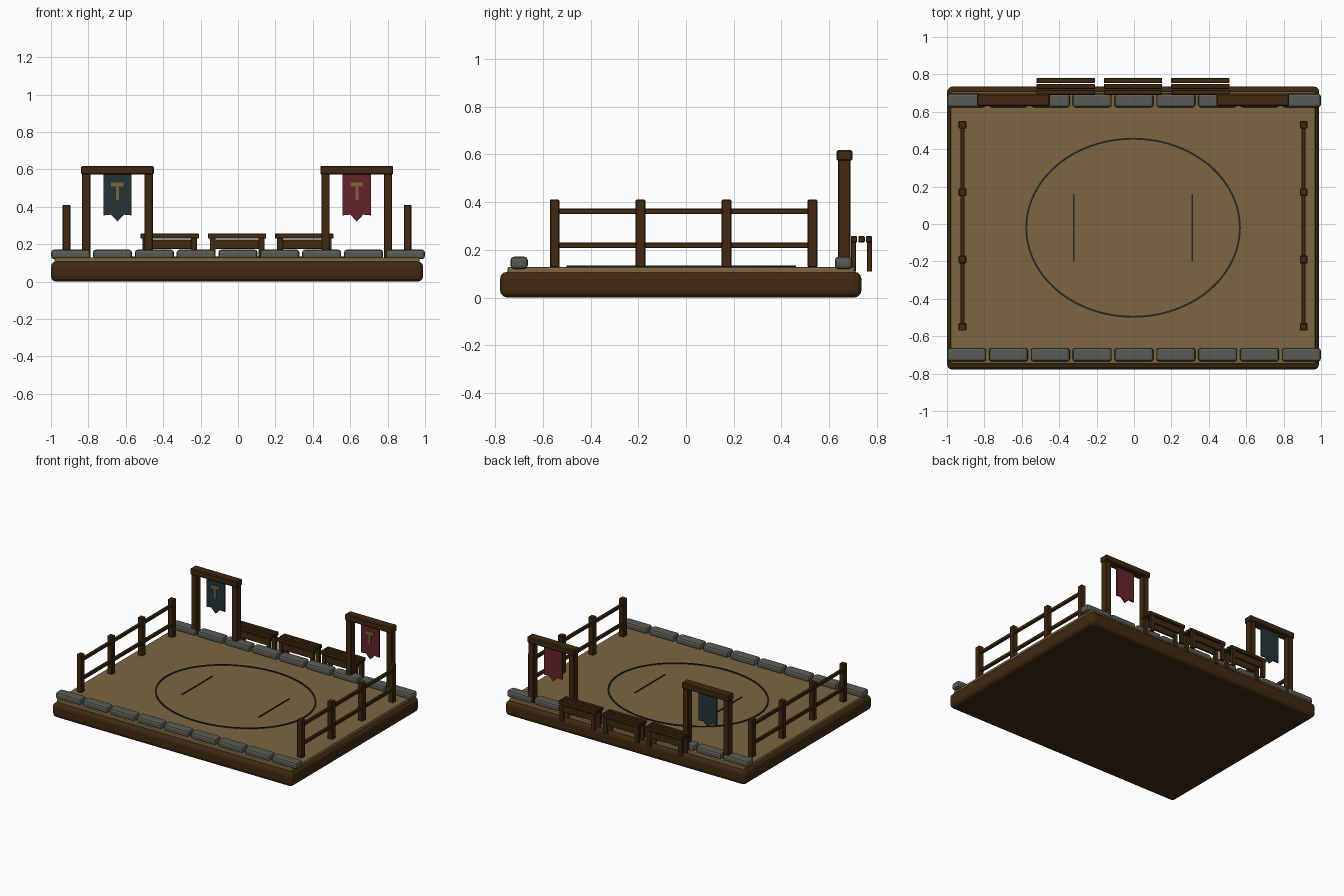
import bpy, bmesh, math

if "Cube" in bpy.data.objects:
    bpy.data.objects.remove(bpy.data.objects["Cube"])

CX, CY = -0.005, -0.02   # centre of the platform


def material(name, rgb):
    m = bpy.data.materials.new(name)
    m.diffuse_color = (*rgb, 1)
    m.use_nodes = True
    m.node_tree.nodes["Principled BSDF"].inputs["Base Color"].default_value = m.diffuse_color
    return m


WOOD = material("dark wood", (0.052, 0.022, 0.005))
SAND = material("packed sand", (0.205, 0.133, 0.053))
STONE = material("grey stone", (0.105, 0.105, 0.088))
LINE = material("charcoal line", (0.018, 0.019, 0.019))
TEAL = material("teal cloth", (0.019, 0.034, 0.038))
RED = material("red cloth", (0.13, 0.017, 0.022))
GOLD = material("dull gold", (0.20, 0.13, 0.045))


def finish(name, bm, mat):
    bmesh.ops.recalc_face_normals(bm, faces=bm.faces[:])
    me = bpy.data.meshes.new(name)
    bm.to_mesh(me)
    bm.free()
    me.materials.append(mat)
    ob = bpy.data.objects.new(name, me)
    bpy.context.collection.objects.link(ob)
    return ob


def box(name, x, y, z, mat, bevel=0.004, segments=1):
    """Box from (min, max) ranges with bevelled edges."""
    bm = bmesh.new()
    bmesh.ops.create_cube(bm, size=1)
    for v in bm.verts:
        v.co = [(r[0] + r[1]) / 2 + c * (r[1] - r[0]) for r, c in zip((x, y, z), v.co)]
    if bevel:
        bmesh.ops.bevel(bm, geom=bm.edges[:], offset=bevel, segments=segments,
                        profile=0.5, affect='EDGES')
    return finish(name, bm, mat)


def around(c, w):
    return (c - w / 2, c + w / 2)


def plate(name, points, cx, y, thick, mat):
    """Flat x-z outline extruded along y."""
    bm = bmesh.new()
    f = bm.faces.new([bm.verts.new((cx + px, y, pz)) for px, pz in points])
    ext = bmesh.ops.extrude_face_region(bm, geom=[f])
    for v in ext["geom"]:
        if isinstance(v, bmesh.types.BMVert):
            v.co.y += thick
    return finish(name, bm, mat)


# platform and sand floor
box("platform", around(CX, 1.99), around(CY - 0.002, 1.514), (0.0, 0.108), WOOD, 0.03, 3)
box("sand_floor", around(CX, 1.95), around(CY, 1.456), (0.08, 0.128), SAND, 0.008, 2)

# painted ring
bm = bmesh.new()
N = 96
rings = []
for off, z in ((-0.005, 0.125), (-0.005, 0.134), (0.005, 0.134), (0.005, 0.125)):
    rings.append([bm.verts.new((CX + (0.571 + off) * math.cos(2 * math.pi * i / N),
                                CY + (0.476 + off) * math.sin(2 * math.pi * i / N), z))
                  for i in range(N)])
for k in range(4):
    a, b = rings[k], rings[(k + 1) % 4]
    for i in range(N):
        j = (i + 1) % N
        bm.faces.new((a[i], a[j], b[j], b[i]))
finish("ring_line", bm, LINE)

# starting lines
for s in (-1, 1):
    box("start_line", around(CX + s * 0.317, 0.008), around(CY, 0.36), (0.125, 0.133), LINE, 0)

# stone kerbs, front and back
for y in (-0.699, 0.66):
    for i in range(9):
        box("kerb_stone", around((i - 4) * 0.2237, 0.209), around(y, 0.073),
            (0.12, 0.171), STONE, 0.015, 2)

# side fences
for s in (-1, 1):
    x = CX + s * 0.912
    for i in range(4):
        box("fence_post", around(x, 0.041), around(-0.55 + 0.36 * i, 0.041), (0.126, 0.41), WOOD)
    for z in (0.219, 0.361):
        box("fence_rail", around(x, 0.022), (-0.55, 0.53), around(z, 0.023), WOOD, 0.003)

# gates with hanging banners
for s, cloth in ((-1, TEAL), (1, RED)):
    gx = CX + s * 0.64
    for t in (-1, 1):
        box("gate_post", around(gx + t * 0.167, 0.045), around(0.663, 0.052), (0.12, 0.58), WOOD)
    box("gate_beam", around(gx, 0.39), around(0.664, 0.066), (0.573, 0.618), WOOD, 0.006)
    plate("banner", [(-0.075, 0.575), (-0.075, 0.354), (-0.035, 0.358), (0, 0.322),
                     (0.035, 0.358), (0.075, 0.354), (0.075, 0.575)], gx, 0.655, 0.012, cloth)
    # T-shaped hammer emblem
    plate("emblem", [(-0.034, 0.531), (-0.034, 0.507), (-0.008, 0.511), (-0.008, 0.437),
                     (0.008, 0.437), (0.008, 0.511), (0.034, 0.507), (0.034, 0.531)],
          gx, 0.649, 0.008, GOLD)

# benches behind the back kerb
for i in (-1, 0, 1):
    bx = CX + i * 0.36
    for y in (0.704, 0.736, 0.767):
        box("bench_slat", around(bx, 0.312), around(y, 0.026), (0.231, 0.257), WOOD, 0.003)
    for y in (0.702, 0.769):
        box("bench_apron", around(bx, 0.26), around(y, 0.014), (0.175, 0.225), WOOD, 0.002)
        for t in (-1, 1):
            box("bench_leg", around(bx + t * 0.13, 0.032), around(y, 0.022), (0.108, 0.233), WOOD, 0.002)
